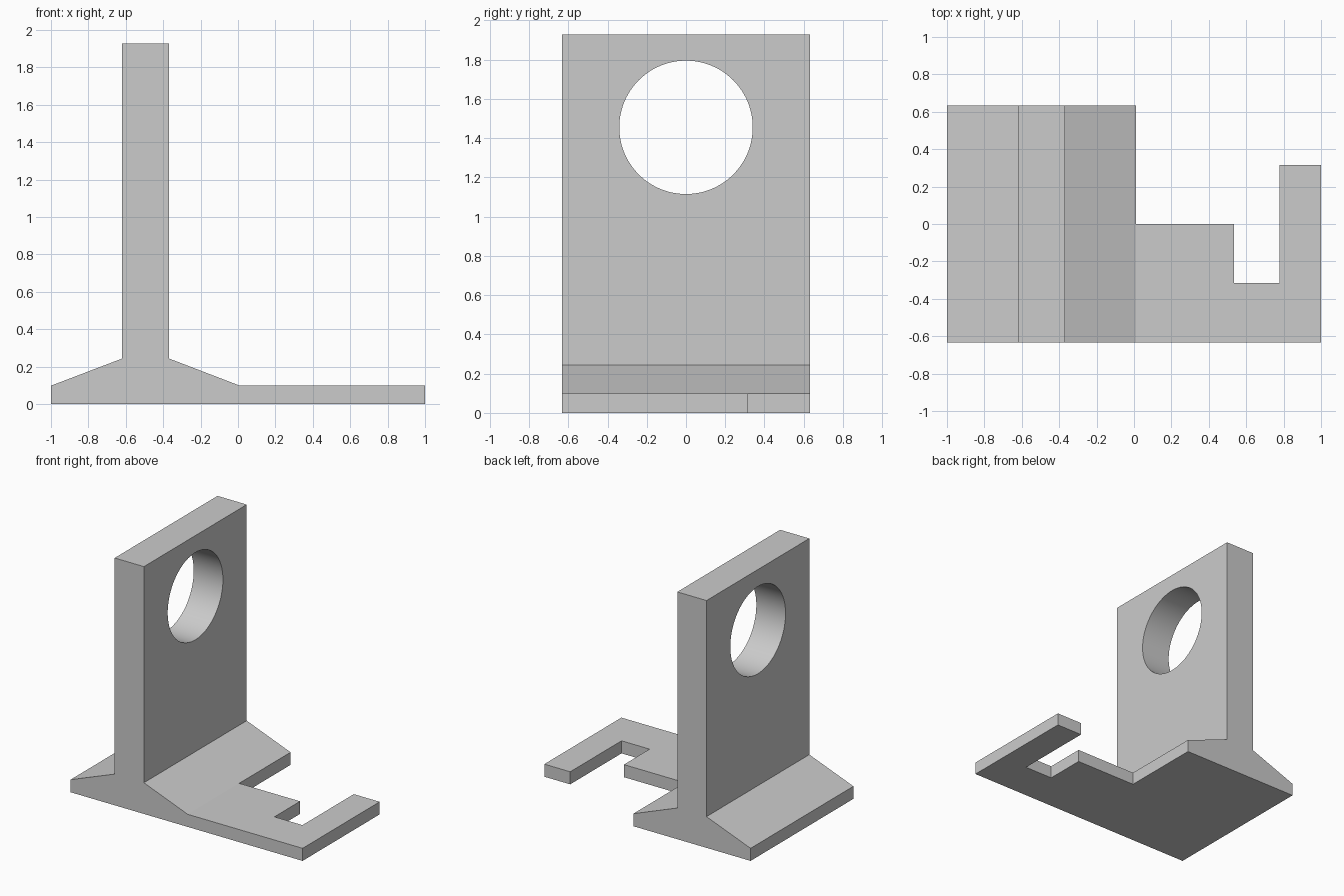
import bpy
import bmesh
import math
from mathutils import Vector

cube = bpy.data.objects.get("Cube")
if cube:
    bpy.data.objects.remove(cube, do_unlink=True)

steel = bpy.data.materials.new("plain grey")
steel.use_nodes = True
grey = (0.6, 0.6, 0.6, 1)
steel.diffuse_color = grey
steel.node_tree.nodes["Principled BSDF"].inputs["Base Color"].default_value = grey

HALF_DEPTH = 0.633
BASE = 0.098


def extrude_outline(name, points, direction):
    """Solid made by sweeping a flat outline along a direction."""
    bm = bmesh.new()
    face = bm.faces.new([bm.verts.new(p) for p in points])
    swept = bmesh.ops.extrude_face_region(bm, geom=[face])["geom"]
    verts = [g for g in swept if isinstance(g, bmesh.types.BMVert)]
    bmesh.ops.translate(bm, verts=verts, vec=Vector(direction))
    bmesh.ops.recalc_face_normals(bm, faces=bm.faces)
    mesh = bpy.data.meshes.new(name)
    bm.to_mesh(mesh)
    bm.free()
    mesh.materials.append(steel)
    obj = bpy.data.objects.new(name, mesh)
    bpy.context.collection.objects.link(obj)
    return obj


def combine(target, tool, operation):
    """Apply a boolean and discard the helper."""
    mod = target.modifiers.new(operation.lower(), 'BOOLEAN')
    mod.operation = operation
    mod.solver = 'EXACT'
    mod.object = tool
    tool.hide_render = True
    bpy.context.view_layer.objects.active = target
    bpy.ops.object.modifier_apply(modifier=mod.name)
    bpy.data.objects.remove(tool, do_unlink=True)


# Upright wall with a tapered flange on both sides
wall_left, wall_right, flange_end = -0.62, -0.368, 0.01
profile = [(-1, 0), (flange_end, 0), (flange_end, BASE), (wall_right, 0.243),
           (wall_right, 1.927), (wall_left, 1.927), (wall_left, 0.243), (-1, BASE)]
bracket = extrude_outline("bracket", [(x, -HALF_DEPTH, z) for x, z in profile],
                          (0, 2 * HALF_DEPTH, 0))

# Flat foot with a notch and a hooked arm
plan = [(-0.3, -HALF_DEPTH), (1, -HALF_DEPTH), (1, 0.316), (0.777, 0.316),
        (0.777, -0.316), (0.535, -0.316), (0.535, 0), (-0.3, 0)]
foot = extrude_outline("foot", [(x, y, 0) for x, y in plan], (0, 0, BASE))
combine(bracket, foot, 'UNION')

# Round hole through the wall
SIDES, RADIUS, HOLE_Z = 96, 0.34, 1.455
ring = [2 * math.pi * i / SIDES for i in range(SIDES)]
hole = extrude_outline(
    "hole_cutter",
    [(wall_left - 0.1, RADIUS * math.cos(a), HOLE_Z + RADIUS * math.sin(a)) for a in ring],
    (wall_right - wall_left + 0.2, 0, 0))
combine(bracket, hole, 'DIFFERENCE')

# Smooth bore, sharp edges elsewhere
bpy.ops.object.select_all(action='DESELECT')
bracket.select_set(True)
bpy.context.view_layer.objects.active = bracket
bpy.ops.object.shade_smooth_by_angle(angle=math.radians(15))
